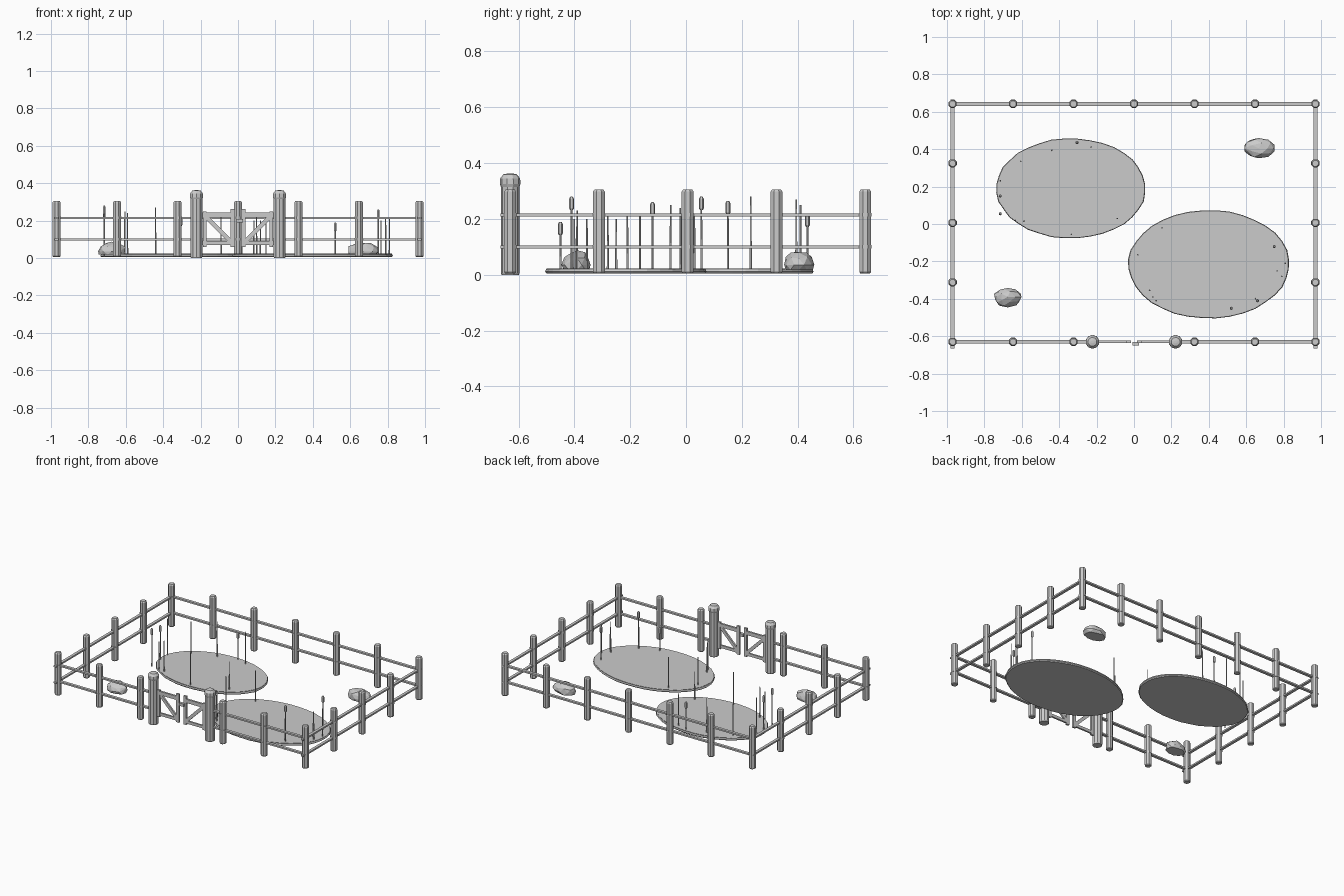
import bpy, bmesh, math, random
from mathutils import Vector, Matrix

if "Cube" in bpy.data.objects:
    bpy.data.objects.remove(bpy.data.objects["Cube"])

random.seed(4)
FX, Y0, Y1 = 0.97, -0.63, 0.642


def finish(name, bm):
    bmesh.ops.recalc_face_normals(bm, faces=bm.faces)
    me = bpy.data.meshes.new(name)
    bm.to_mesh(me)
    bm.free()
    ob = bpy.data.objects.new(name, me)
    bpy.context.collection.objects.link(ob)
    return ob


def lathe(name, x, y, profile, sides=8, sx=1, sy=1, jitter=0):
    """Stack of (radius, z) rings with closed ends."""
    bm = bmesh.new()
    wob = [1 + random.uniform(-jitter, jitter) for _ in range(sides)]
    rings = []
    for r, z in profile:
        ring = []
        for i in range(sides):
            a = 2 * math.pi * (i + 0.5) / sides
            ring.append(bm.verts.new((x + r * sx * wob[i] * math.cos(a),
                                      y + r * sy * wob[i] * math.sin(a), z)))
        rings.append(ring)
    for a, b in zip(rings, rings[1:]):
        for i in range(sides):
            j = (i + 1) % sides
            bm.faces.new((a[i], a[j], b[j], b[i]))
    bm.faces.new(rings[0])
    bm.faces.new(rings[-1])
    return finish(name, bm)


def beam(name, p, q, wide, tall):
    """Rectangular bar from p to q; wide is horizontal thickness."""
    p, q = Vector(p), Vector(q)
    d = (q - p).normalized()
    up = Vector((0, 0, 1)) if abs(d.z) < 0.99 else Vector((1, 0, 0))
    side = d.cross(up).normalized()
    up = side.cross(d)
    rot = Matrix((d, side, up)).transposed().to_4x4()
    bm = bmesh.new()
    bmesh.ops.create_cube(bm, size=1)
    m = Matrix.Translation((p + q) / 2) @ rot @ Matrix.Diagonal(((q - p).length, wide, tall, 1))
    bmesh.ops.transform(bm, matrix=m, verts=bm.verts)
    return finish(name, bm)


# Fence posts
step_y = (Y1 - Y0) / 4
spots = [(FX * i / 3, Y1) for i in range(-3, 4)]
spots += [(FX * i / 3, Y0) for i in range(-3, 4) if i]
spots += [(s * FX, Y0 + step_y * k) for s in (-1, 1) for k in (1, 2, 3)]
for x, y in spots:
    lathe("fence_post", x, y, [(0.019, 0.005), (0.023, 0.010), (0.023, 0.298), (0.017, 0.306)])
    for z in (0.1, 0.215):
        lathe("post_binding", x, y, [(0.0245, z - 0.006), (0.0245, z + 0.006)])

# Fence rails, broken at the gate
for z in (0.1, 0.215):
    beam("back_rail", (-0.99, Y1, z), (0.99, Y1, z), 0.02, 0.011)
    for s in (-1, 1):
        beam("side_rail", (s * FX, -0.665, z), (s * FX, 0.665, z), 0.02, 0.011)
        beam("front_rail", (s * 0.99, Y0, z), (s * 0.22, Y0, z), 0.02, 0.011)

# Gate posts with rounded caps, and the two braced gate leaves
for s in (-1, 1):
    lathe("gate_post", s * 0.222, Y0, [(0.031, 0.0), (0.033, 0.006), (0.033, 0.325)], 10)
    lathe("gate_post_cap", s * 0.222, Y0,
          [(0.033, 0.315), (0.037, 0.325), (0.036, 0.345), (0.024, 0.36), (0.008, 0.363)], 10)
    beam("gate_outer_stile", (s * 0.178, Y0, 0.06), (s * 0.178, Y0, 0.25), 0.014, 0.02)
    beam("gate_inner_stile", (s * 0.028, Y0, 0.06), (s * 0.028, Y0, 0.262), 0.014, 0.022)
    beam("gate_top_rail", (s * 0.195, Y0, 0.23), (s * 0.018, Y0, 0.23), 0.014, 0.026)
    beam("gate_bottom_rail", (s * 0.195, Y0, 0.08), (s * 0.018, Y0, 0.08), 0.012, 0.02)
    beam("gate_brace", (s * 0.17, Y0, 0.22), (s * 0.03, Y0, 0.08), 0.012, 0.022)
beam("gate_latch", (-0.008, Y0 - 0.01, 0.2), (0.026, Y0 - 0.01, 0.2), 0.02, 0.02)

# Ponds
for x, y, rx, ry in ((-0.337, 0.19, 0.4, 0.268), (0.4, -0.215, 0.432, 0.29)):
    lathe("pond_bank", x, y, [(0.985, 0.005), (1, 0.011), (0.99, 0.02)], 36, rx, ry, 0.008)
    lathe("pond_water", x, y, [(0.97, 0.012), (0.985, 0.023)], 36, rx, ry)

# Reeds: x, y, height, has a cattail head
reeds = [(-0.715, 0.232, 0.28, 0), (-0.715, 0.15, 0.265, 1), (-0.605, 0.335, 0.25, 0),
         (-0.44, 0.395, 0.27, 0), (-0.305, 0.435, 0.22, 1), (-0.23, 0.41, 0.25, 0),
         (-0.635, 0.02, 0.22, 0), (-0.59, 0.015, 0.24, 0), (-0.335, -0.055, 0.25, 0),
         (-0.09, 0.03, 0.22, 0), (-0.715, 0.055, 0.28, 1),
         (0.15, -0.02, 0.24, 0), (0.02, -0.165, 0.22, 0), (0.085, -0.355, 0.2, 0),
         (0.1, -0.39, 0.23, 0), (0.12, -0.41, 0.2, 0), (0.52, -0.45, 0.19, 1),
         (0.66, -0.41, 0.28, 1), (0.65, -0.4, 0.2, 0), (0.75, -0.12, 0.26, 1),
         (0.79, -0.28, 0.22, 0), (0.81, -0.21, 0.22, 0), (0.765, -0.25, 0.2, 0)]
for x, y, h, head in reeds:
    lathe("reed_stem", x, y, [(0.0042, 0.01), (0.003, h)], 5)
    if head:
        lathe("cattail_head", x, y, [(0.005, h - 0.048), (0.009, h - 0.042),
                                     (0.009, h - 0.008), (0.004, h)], 6)

# Faceted rocks
for x, y, rx, ry in ((0.667, 0.405, 0.088, 0.056), (-0.675, -0.39, 0.078, 0.056)):
    bm = bmesh.new()
    bmesh.ops.create_icosphere(bm, subdivisions=2, radius=1)
    for v in bm.verts:
        v.co *= random.uniform(0.86, 1.06)
        v.co = Vector((x + v.co.x * rx, y + v.co.y * ry, max(0.018, 0.036 + v.co.z * 0.05)))
    hull = bmesh.ops.convex_hull(bm, input=bm.verts)
    bmesh.ops.delete(bm, geom=list({g for g in hull["geom_interior"] if isinstance(g, bmesh.types.BMVert)}),
                     context='VERTS')
    bm.verts.ensure_lookup_table()
    keep = [vv.co.copy() for vv in bm.verts]
    bm.clear()
    bmesh.ops.convex_hull(bm, input=[bm.verts.new(c) for c in keep])
    finish("rock", bm)
